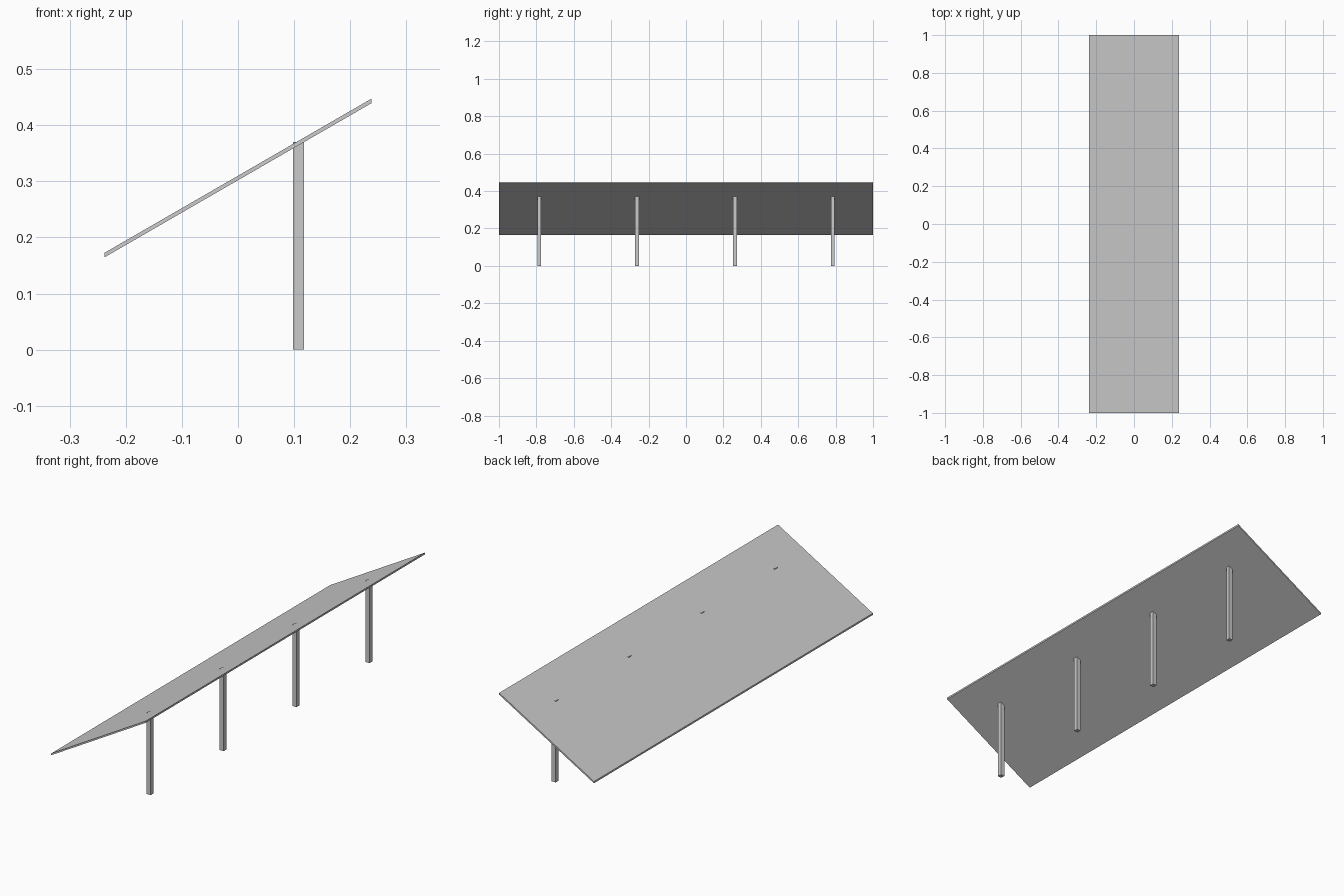
import bpy, math

if "Cube" in bpy.data.objects:
    bpy.data.objects.remove(bpy.data.objects["Cube"])


def prism(name, profile, y0, y1):
    """Extrude an xz profile along y."""
    n = len(profile)
    verts = [(x, y, z) for y in (y0, y1) for x, z in profile]
    faces = [list(range(n)), list(range(2 * n - 1, n - 1, -1))]
    faces += [[i, i + n, (i + 1) % n + n, (i + 1) % n] for i in range(n)]
    mesh = bpy.data.meshes.new(name)
    mesh.from_pydata(verts, [], faces)
    mesh.update()
    obj = bpy.data.objects.new(name, mesh)
    bpy.context.collection.objects.link(obj)
    return obj


# Thin panel tilted 30 degrees, with upright end edges
HALF, MID, THICK = 0.238, 0.306, 0.008
rise = HALF * math.tan(math.radians(30))
prism("tilted_panel", [
    (-HALF, MID - rise - THICK / 2), (HALF, MID + rise - THICK / 2),
    (HALF, MID + rise + THICK / 2), (-HALF, MID - rise + THICK / 2),
], -1, 1)

# Four square posts whose top edges just break through the panel
for i in range(4):
    y = (i - 1.5) * 0.523
    prism(f"support_post_{i + 1}",
          [(0.098, 0), (0.118, 0), (0.118, 0.37), (0.098, 0.37)],
          y - 0.01, y + 0.01)
